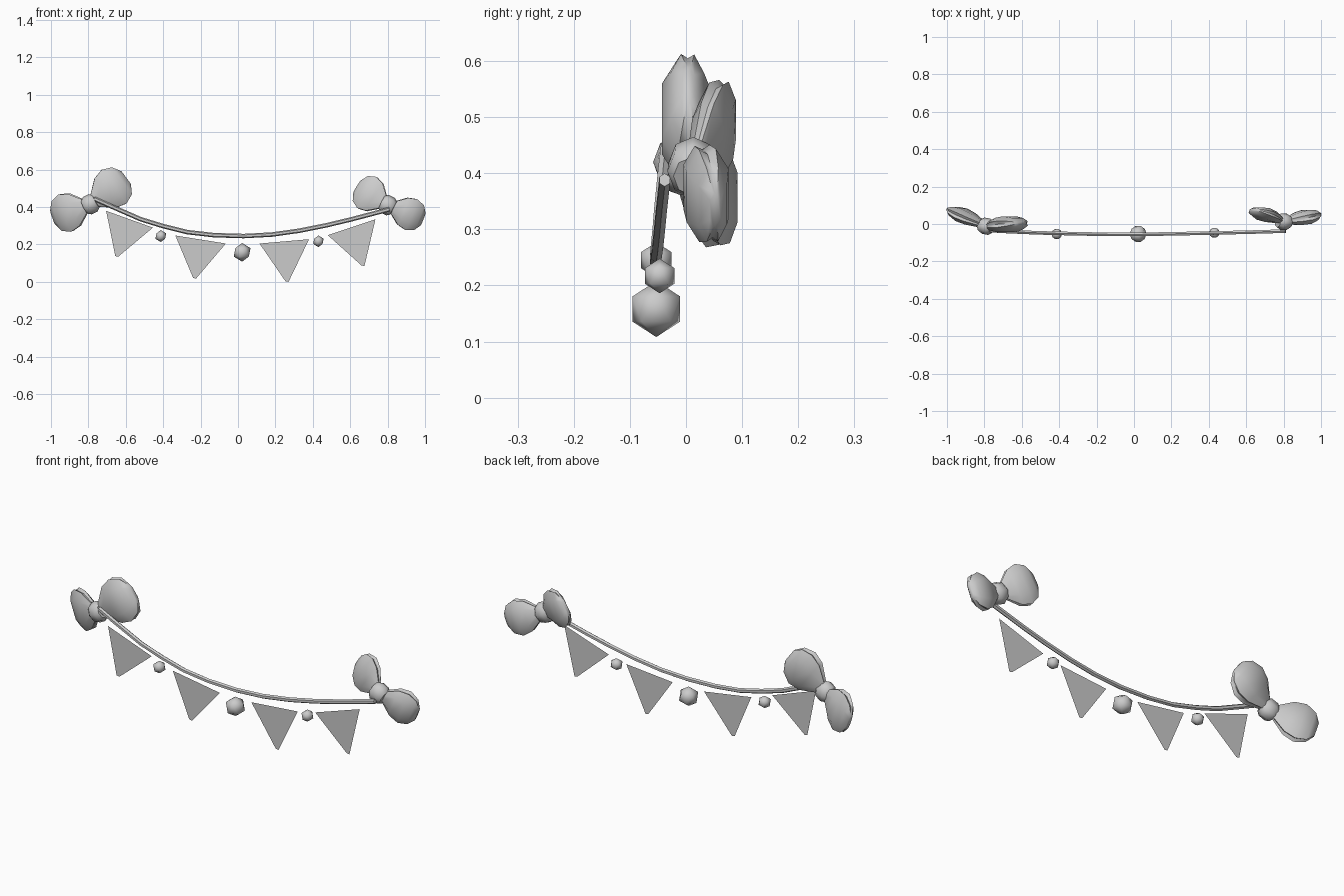
import bpy, bmesh
from math import cos, sin, pi
from mathutils import Vector

cube = bpy.data.objects.get("Cube")
if cube:
    bpy.data.objects.remove(cube, do_unlink=True)

grey = bpy.data.materials.new("plain_grey")
grey.use_nodes = True
grey.diffuse_color = (0.6, 0.6, 0.6, 1)
grey.node_tree.nodes["Principled BSDF"].inputs["Base Color"].default_value = (0.6, 0.6, 0.6, 1)


def finish(name, bm, smooth=True):
    mesh = bpy.data.meshes.new(name)
    bm.to_mesh(mesh)
    bm.free()
    mesh.materials.append(grey)
    for p in mesh.polygons:
        p.use_smooth = smooth
    obj = bpy.data.objects.new(name, mesh)
    bpy.context.collection.objects.link(obj)
    return obj


def loft(name, rings):
    """Skin a closed solid over rings of equal point count."""
    bm = bmesh.new()
    loops = [[bm.verts.new(p) for p in ring] for ring in rings]
    n = len(loops[0])
    for a, b in zip(loops, loops[1:]):
        for i in range(n):
            j = (i + 1) % n
            bm.faces.new((a[i], a[j], b[j], b[i]))
    bm.faces.new(loops[0])
    bm.faces.new(loops[-1])
    bmesh.ops.recalc_face_normals(bm, faces=bm.faces)
    for e in bm.edges:
        if len(e.link_faces) == 2 and e.calc_face_angle() > 0.9:
            e.smooth = False
    return finish(name, bm)


def section(center, axis, shape, width, depth):
    """Place a 2D shape across an axis, depth roughly along y."""
    w = axis.cross(Vector((0, 1, 0))).normalized()
    d = w.cross(axis).normalized()
    return [center + w * (u * width) + d * (v * depth) for u, v in shape]


def circle(n):
    return [(cos(2 * pi * i / n), sin(2 * pi * i / n)) for i in range(n)]


# Flattened loop of ribbon, with a shallow fold along each edge
half = [(0.9, 0), (1, 0.4), (0.55, 1), (-0.55, 1), (-1, 0.4)]
RIBBON = half + [(-u, -v) for u, v in half]
# fraction along the loop, width, thickness
LOBE = [(0.1, 0.3, 0.5), (0.42, 0.87, 0.9), (0.66, 1, 1), (0.88, 0.8, 0.7), (1, 0.38, 0.25)]


def bow(side, knot, lobes):
    knot = Vector(knot)
    for label, tip, width, depth in lobes:
        axis = Vector(tip) - knot
        loft(f"{side}_bow_{label}_loop",
             [section(knot + axis * f, axis, RIBBON, width * w, depth * d) for f, w, d in LOBE])
    # Knot: short barrel between the two loops
    axis = (Vector(lobes[1][1]) - Vector(lobes[0][1])).normalized()
    loft(f"{side}_bow_knot",
         [section(knot + axis * s, axis, circle(8), r, r * 0.85)
          for s, r in ((-0.036, 0.038), (-0.018, 0.052), (0.018, 0.052), (0.036, 0.038))])


bow("right", (-0.79, -0.012, 0.415),
    [("outer", (-0.99, 0.08, 0.345), 0.105, 0.036),
     ("inner", (-0.598, 0.005, 0.557), 0.112, 0.042)])
bow("left", (0.8, 0.012, 0.41),
    [("outer", (0.99, 0.052, 0.335), 0.088, 0.038),
     ("inner", (0.637, 0.075, 0.51), 0.098, 0.032)])

# Sagging cord
path = [Vector(p) for p in (
    (-0.77, -0.035, 0.445), (-0.68, -0.04, 0.405), (-0.52, -0.047, 0.335), (-0.4, -0.05, 0.298),
    (-0.27, -0.053, 0.266), (-0.13, -0.055, 0.25), (0.03, -0.055, 0.245), (0.18, -0.053, 0.253),
    (0.33, -0.05, 0.274), (0.47, -0.047, 0.302), (0.6, -0.044, 0.333), (0.81, -0.038, 0.388))]
rings = []
for i, p in enumerate(path):
    tangent = path[min(i + 1, len(path) - 1)] - path[max(i - 1, 0)]
    rings.append(section(p, tangent, circle(6), 0.012, 0.011))
loft("cord", rings)

# Flat pennants: left corner, right corner, tip, all as (x, z)
flags = [((-0.705, 0.38), (-0.455, 0.29), (-0.648, 0.135)),
         ((-0.335, 0.248), (-0.065, 0.205), (-0.232, 0.018)),
         ((0.115, 0.205), (0.38, 0.228), (0.262, 0)),
         ((0.48, 0.25), (0.735, 0.335), (0.668, 0.085))]
for k, (a, b, t) in enumerate(flags):
    bm = bmesh.new()
    outline = [a, (t[0] - 0.008, t[1] + 0.003), (t[0] + 0.008, t[1]), b]
    bm.faces.new([bm.verts.new((x, -0.055, z)) for x, z in outline])
    finish(f"pennant_{k + 1}", bm, smooth=False)

# Beads between the pennants
for label, pos, radius in (("right", (-0.413, -0.053, 0.245), 0.032),
                           ("middle", (0.022, -0.053, 0.158), 0.05),
                           ("left", (0.43, -0.047, 0.217), 0.031)):
    bm = bmesh.new()
    bmesh.ops.create_icosphere(bm, subdivisions=1, radius=radius)
    bmesh.ops.translate(bm, verts=bm.verts, vec=pos)
    finish(f"{label}_bead", bm)
